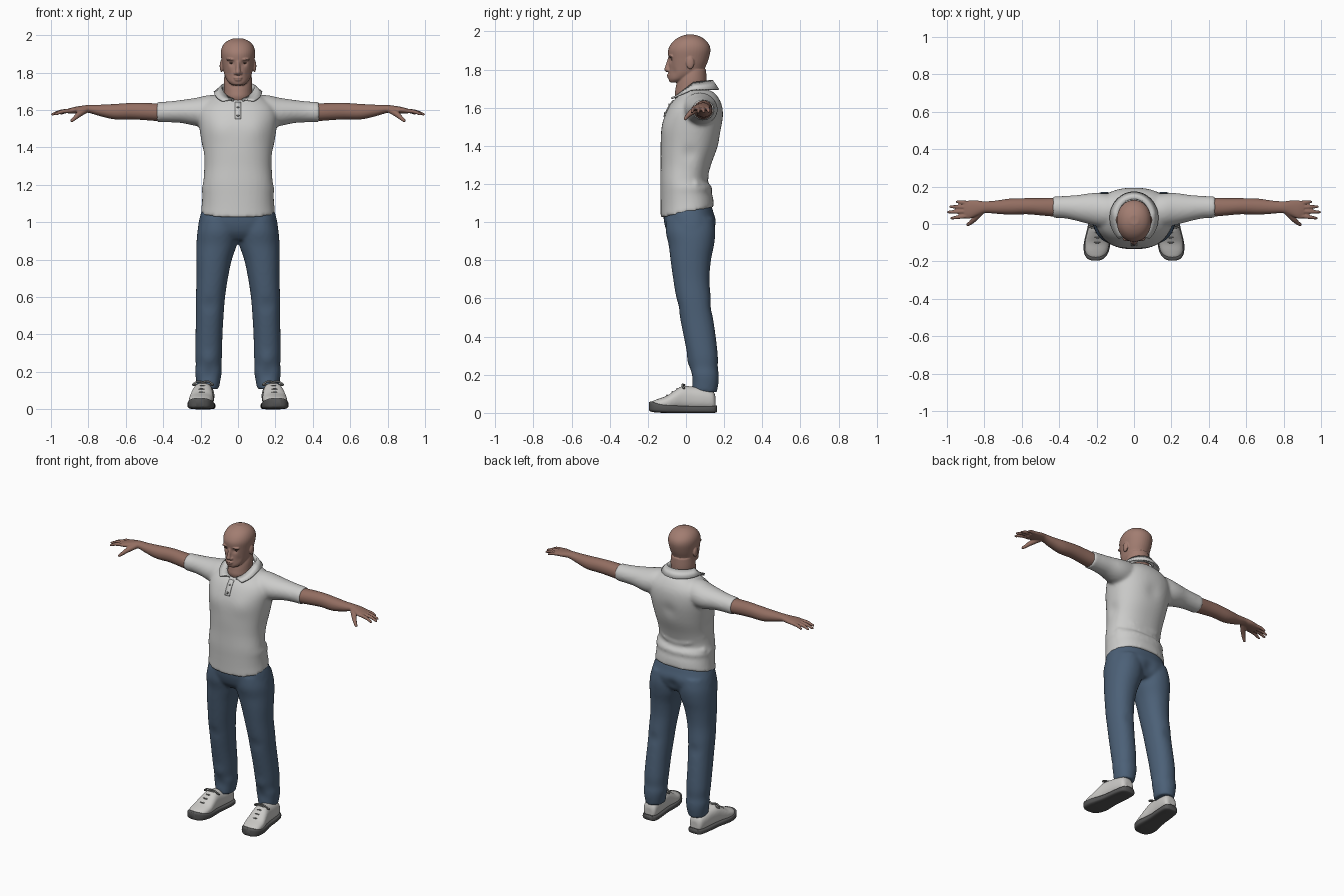
import bpy, bmesh, math
from mathutils import Vector, Matrix
from mathutils.bvhtree import BVHTree

if "Cube" in bpy.data.objects:
    bpy.data.objects.remove(bpy.data.objects["Cube"])


def material(name, rgb):
    m = bpy.data.materials.new(name)
    m.diffuse_color = (*rgb, 1)
    m.use_nodes = True
    m.node_tree.nodes["Principled BSDF"].inputs["Base Color"].default_value = m.diffuse_color
    return m


SKIN = material("skin", (.36, .205, .165))
ARM_SKIN = material("arm skin", (.29, .155, .12))
SHIRT = material("shirt grey", (.60, .60, .59))
DENIM = material("denim blue", (.072, .118, .185))
SHOE = material("shoe white", (.60, .59, .57))
SOLE = material("sole grey", (.09, .09, .09))
LACE = material("lace grey", (.22, .22, .21))
EYE = material("eye brown", (.07, .04, .03))


def curve(keys, sub=4):
    """Catmull-Rom through tuples of numbers."""
    keys = [tuple(k) for k in keys]
    out = []
    for i in range(len(keys) - 1):
        a, b, c, d = keys[max(i - 1, 0)], keys[i], keys[i + 1], keys[min(i + 2, len(keys) - 1)]
        for s in range(sub):
            t = s / sub
            out.append([.5 * (2 * q + (r - p) * t + (2 * p - 5 * q + 4 * r - w) * t * t
                              + (3 * q - p - 3 * r + w) * t ** 3)
                        for p, q, r, w in zip(a, b, c, d)])
    return out + [list(keys[-1])]


def skin_rings(bm, rings):
    """Bridge closed loops of points and cap both ends."""
    loops = [[bm.verts.new(p) for p in ring] for ring in rings]
    for a, b in zip(loops, loops[1:]):
        for i in range(len(a)):
            j = (i + 1) % len(a)
            bm.faces.new((a[i], a[j], b[j], b[i]))
    bm.faces.new(loops[0][::-1])
    bm.faces.new(loops[-1])


def loft(bm, axis, keys, p=2.0, n=36):
    """Keys: position on axis, two centres, two radii, optional tilt."""
    rings = []
    for t, c1, c2, r1, r2, tilt in curve([(*k, 0)[:6] for k in keys]):
        ring = []
        for i in range(n):
            w = math.tau * i / n
            cs, sn = math.cos(w), math.sin(w)
            a = c1 + r1 * math.copysign(abs(cs) ** (2 / p), cs)
            b = c2 + r2 * math.copysign(abs(sn) ** (2 / p), sn)
            ring.append({'X': (t, a, b), 'Y': (a, t, b), 'Z': (a, b, t + tilt * b)}[axis])
        rings.append(ring)
    skin_rings(bm, rings)


def ball(bm, centre, size):
    bmesh.ops.create_uvsphere(bm, u_segments=20, v_segments=12, radius=1,
                              matrix=Matrix.Translation(centre) @ Matrix.Diagonal((*size, 1)))


def tube(bm, pts, n=12):
    """Round tube with ball ends; points are x, y, z, radius."""
    path = curve(pts)
    rings = []
    for i, (x, y, z, r) in enumerate(path):
        d = Vector(path[min(i + 1, len(path) - 1)][:3]) - Vector(path[max(i - 1, 0)][:3])
        u = d.cross(Vector((0, .1, 1))).normalized()
        v = d.cross(u).normalized()
        rings.append([Vector((x, y, z)) + r * (u * math.cos(math.tau * k / n) + v * math.sin(math.tau * k / n))
                      for k in range(n)])
    skin_rings(bm, rings)
    for q in (path[0], path[-1]):
        ball(bm, q[:3], (q[3],) * 3)


def mirror(bm):
    geo = bmesh.ops.duplicate(bm, geom=bm.verts[:] + bm.edges[:] + bm.faces[:])["geom"]
    for v in geo:
        if isinstance(v, bmesh.types.BMVert):
            v.co.x = -v.co.x


def finish(bm, name, mat, voxel=0, smooth=0, solid=0):
    bmesh.ops.recalc_face_normals(bm, faces=bm.faces[:])
    me = bpy.data.meshes.new(name)
    bm.to_mesh(me)
    bm.free()
    ob = bpy.data.objects.new(name, me)
    bpy.context.collection.objects.link(ob)
    if voxel:
        m = ob.modifiers.new("blend", 'REMESH')
        m.mode, m.voxel_size = 'VOXEL', voxel
    if solid:
        m = ob.modifiers.new("thickness", 'SOLIDIFY')
        m.thickness, m.offset = solid, 0
    if smooth:
        m = ob.modifiers.new("soften", 'SMOOTH')
        m.factor, m.iterations = .5, smooth
    bpy.context.view_layer.update()
    me = bpy.data.meshes.new_from_object(ob.evaluated_get(bpy.context.evaluated_depsgraph_get()))
    ob.modifiers.clear()
    ob.data = me
    me.materials.clear()
    me.materials.append(mat)
    me.shade_smooth()
    return ob


def push(ob, centre, radius, offset):
    """Soft sculpting dent or bump."""
    for v in ob.data.vertices:
        v.co += Vector(offset) * math.exp(-((v.co - Vector(centre)).length / radius) ** 2)


def front_finder(ob):
    tree = BVHTree.FromPolygons([v.co for v in ob.data.vertices], [p.vertices[:] for p in ob.data.polygons])
    return lambda x, z: (tree.ray_cast(Vector((x, -2, z)), Vector((0, 1, 0)))[0] or Vector((0, -.1, 0))).y


# Polo shirt: torso, both sleeves and lower back folds
bm = bmesh.new()
loft(bm, 'X', [(.06, .075, 1.6, .07, .075), (.15, .072, 1.595, .09, .085), (.22, .08, 1.59, .086, .076),
               (.3, .085, 1.592, .07, .062), (.37, .09, 1.59, .06, .056), (.435, .09, 1.588, .058, .054)])
tube(bm, [(0, .120, 1.175, .02), (.09, .103, 1.185, .019), (.165, .05, 1.2, .018)])
tube(bm, [(0, .105, 1.235, .016), (.09, .095, 1.25, .016), (.16, .045, 1.29, .014)])
mirror(bm)
loft(bm, 'Z', [(1.05, 0, .007, .199, .14, .2), (1.10, 0, .005, .193, .138, .15), (1.15, 0, 0, .191, .134, .05),
               (1.18, 0, .001, .193, .136), (1.22, 0, -.011, .185, .124), (1.3, 0, -.001, .181, .132),
               (1.4, 0, .017, .191, .15), (1.5, 0, .032, .206, .158), (1.57, 0, .044, .212, .15),
               (1.62, 0, .053, .195, .133), (1.66, 0, .06, .15, .105), (1.685, 0, .055, .1, .085),
               (1.695, 0, .05, .07, .06)], p=2.25, n=48)
shirt = finish(bm, "polo_shirt", SHIRT, .01, 5)
for s in (-1, 1):
    push(shirt, (s * .1, -.11, 1.5), .07, (0, -.007, 0))       # chest
    push(shirt, (s * .19, .02, 1.36), .04, (-s * .008, 0, 0))  # side creases
push(shirt, (0, .2, 1.48), .05, (0, -.008, 0))                 # spine hollow
shirt_front = front_finder(shirt)

# Collar: inner stand, folded edge, and flap ending in two front points
bm = bmesh.new()
rows = []
for i in range(41):
    w = math.radians(-165 + 330 * i / 40)
    f = w * .85
    c, cf = math.cos(w), math.cos(f)
    top = 1.73 + (.012 if c > 0 else .075) * c
    rows.append([bm.verts.new(q) for q in (
        (.084 * math.sin(w), .04 + .093 * c, top - .035),
        (.09 * math.sin(w), .04 + .1 * c, top),
        (.128 * math.sin(f), .03 + .14 * cf, 1.695 - .06 * max(0, -cf)))])
for a, b in zip(rows, rows[1:]):
    for k in (0, 1):
        bm.faces.new((a[k], a[k + 1], b[k + 1], b[k]))
finish(bm, "collar", SHIRT, solid=.01)

# Button placket and buttons lying on the chest
bm = bmesh.new()
rows = [[bm.verts.new((x, shirt_front(x, z) - .002, z)) for x in (-.017, 0, .017)]
        for z in [1.64 - .011 * i for i in range(9)]]
for a, b in zip(rows, rows[1:]):
    for k in (0, 1):
        bm.faces.new((a[k], a[k + 1], b[k + 1], b[k]))
finish(bm, "placket", SHIRT, solid=.007)
bm = bmesh.new()
for z in (1.615, 1.57):
    ball(bm, (0, shirt_front(0, z) - .006, z), (.007, .004, .007))
finish(bm, "buttons", LACE)

# Jeans: hips and two legs
bm = bmesh.new()
loft(bm, 'Z', [(.108, .16, .097, .057, .065), (.16, .159, .1, .066, .071), (.2, .158, .098, .071, .074),
               (.24, .157, .094, .069, .073), (.3, .157, .088, .072, .079), (.4, .155, .072, .072, .084),
               (.5, .151, .055, .074, .087), (.6, .147, .04, .078, .091), (.7, .138, .028, .084, .095),
               (.8, .128, .025, .095, .106), (.88, .114, .028, .108, .119), (.95, .106, .024, .111, .13),
               (1.02, .1, .02, .1, .125)], p=2.15)
mirror(bm)
loft(bm, 'Z', [(.905, 0, .025, .18, .09), (.945, 0, .024, .214, .122), (1.0, 0, .022, .21, .137),
               (1.05, 0, .013, .198, .131), (1.085, 0, .01, .185, .125)], p=2.3, n=48)
jeans = finish(bm, "jeans", DENIM, .01, 4)
for s in (-1, 1):
    for y, z, d in ((.03, .19, .008), (.02, .27, -.007), (-.03, .56, .006), (.13, .55, -.006)):
        push(jeans, (s * .155, y, z), .04, (0, d, 0))          # cloth creases
push(jeans, (0, .16, .96), .04, (0, -.012, 0))

# Head: skull, neck, nose, brow, lips and ears
bm = bmesh.new()
for s in (-1, 1):
    ball(bm, (s * .088, .022, 1.835), (.010, .021, .033))
    ball(bm, (s * .014, -.090, 1.797), (.009, .011, .009))
    ball(bm, (s * .035, -.078, 1.87), (.028, .016, .008))
loft(bm, 'Z', [(1.733, 0, -.055, .03, .03), (1.75, 0, -.035, .052, .056), (1.78, 0, -.004, .07, .087),
               (1.82, 0, .008, .080, .097), (1.86, 0, .014, .087, .106), (1.9, 0, .017, .092, .111),
               (1.93, 0, .02, .088, .102), (1.955, 0, .021, .074, .081), (1.972, 0, .022, .052, .055),
               (1.983, 0, .022, .024, .025)], p=2.1, n=40)
loft(bm, 'Z', [(1.6, 0, .05, .07, .07), (1.66, 0, .029, .075, .085), (1.7, 0, .026, .075, .081),
               (1.75, 0, .032, .076, .076), (1.8, 0, .04, .07, .065)])
loft(bm, 'Z', [(1.788, 0, -.094, .010, .010), (1.80, 0, -.096, .015, .018), (1.82, 0, -.094, .012, .014),
               (1.85, 0, -.088, .010, .011), (1.872, 0, -.08, .012, .01)], n=16)
ball(bm, (0, -.091, 1.772), (.023, .010, .0065))
ball(bm, (0, -.089, 1.761), (.019, .010, .0065))
head = finish(bm, "head", SKIN, .004, 3)
for s in (-1, 1):
    push(head, (s * .034, -.085, 1.851), .016, (0, .010, 0))   # eye sockets
    push(head, (s * .055, -.07, 1.79), .022, (0, .005, 0))     # cheek hollows
face_front = front_finder(head)

# Eyes
bm = bmesh.new()
for s in (-1, 1):
    ball(bm, (s * .034, face_front(s * .034, 1.851) + .001, 1.851), (.012, .004, .0045))
finish(bm, "eyes", EYE)

# Arms with hands, four fingers and a thumb
bm = bmesh.new()
loft(bm, 'X', [(.38, .09, 1.588, .05, .047), (.43, .09, 1.588, .05, .047), (.5, .092, 1.592, .046, .046),
               (.57, .095, 1.594, .043, .044), (.66, .093, 1.591, .043, .041), (.74, .09, 1.598, .035, .03),
               (.8, .09, 1.606, .031, .021), (.84, .085, 1.603, .041, .019), (.88, .077, 1.598, .049, .017),
               (.908, .077, 1.594, .045, .013)], p=2.1)
for y0, x1, y1, z1 in ((.113, .945, .119, 1.582), (.09, .98, .093, 1.578),
                       (.067, .992, .064, 1.577), (.043, .975, .031, 1.578)):
    tube(bm, [(.885, y0, 1.597, .0115), ((.9 + x1) / 2, (y0 + y1) / 2, 1.592, .0105), (x1, y1, z1, .0075)])
tube(bm, [(.815, .068, 1.6, .018), (.85, .03, 1.577, .0155), (.872, .008, 1.557, .0115), (.888, -.003, 1.543, .009)])
mirror(bm)
finish(bm, "arms", ARM_SKIN, .0045, 2)


def shoe_x(y):
    return .187 - .1 * y


# Shoe uppers: y, half width, top
UPPER = [(.155, .028, .085), (.14, .045, .115), (.09, .051, .13), (.03, .052, .138), (-.02, .055, .14),
         (-.06, .061, .117), (-.1, .065, .09), (-.145, .06, .074), (-.175, .042, .062), (-.187, .02, .05)]
bm = bmesh.new()
loft(bm, 'Y', [(y, shoe_x(y), (h + .015) / 2, w, (h - .015) / 2) for y, w, h in UPPER], p=2.4)
mirror(bm)
finish(bm, "shoe_uppers", SHOE, .006, 2)

# Soles: y, half width, bottom, top
SOLES = [(.163, .03, .005, .04), (.145, .05, 0, .037), (.08, .057, 0, .035), (.0, .058, 0, .037),
         (-.06, .066, 0, .041), (-.11, .071, 0, .046), (-.155, .064, .002, .055), (-.182, .047, .006, .06),
         (-.195, .022, .014, .056)]
bm = bmesh.new()
loft(bm, 'Y', [(y, shoe_x(y), (a + b) / 2, w, (b - a) / 2) for y, w, a, b in SOLES], p=4)
mirror(bm)
finish(bm, "shoe_soles", SOLE)

# Laces and bows
bm = bmesh.new()
for y, z in ((-.1, .09), (-.073, .108), (-.047, .125), (-.02, .14)):
    c = shoe_x(y)
    tube(bm, [(c - .036, y + .008, z - .014, .004), (c, y, z + .002, .004), (c + .036, y + .008, z - .014, .004)], n=8)
for s in (-1, 1):
    c = shoe_x(0)
    tube(bm, [(c, -.008, .146, .005), (c + s * .03, -.02, .148, .005), (c + s * .055, -.012, .13, .005),
              (c + s * .03, -.008, .132, .004)], n=8)
mirror(bm)
finish(bm, "laces", LACE)
